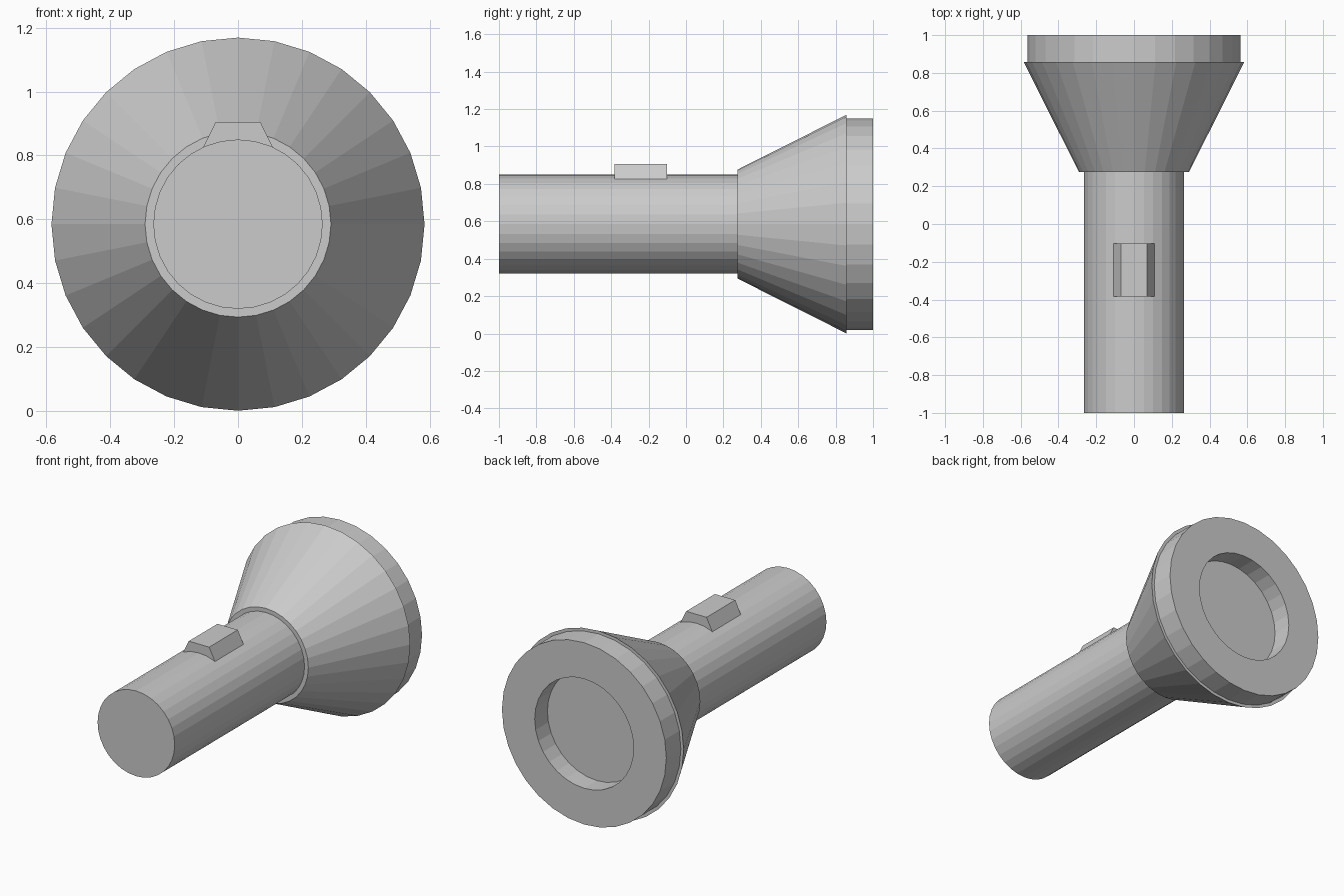
import bpy, bmesh
from math import sin, cos, tau

if "Cube" in bpy.data.objects:
    bpy.data.objects.remove(bpy.data.objects["Cube"])

AXIS_Z = 0.585
SIDES = 32


def finish(name, bm):
    bmesh.ops.recalc_face_normals(bm, faces=bm.faces)
    mesh = bpy.data.meshes.new(name)
    bm.to_mesh(mesh)
    bm.free()
    obj = bpy.data.objects.new(name, mesh)
    bpy.context.collection.objects.link(obj)
    return obj


def lathe(name, profile):
    """Spin (radius, y) points around the torch axis and cap both ends."""
    bm = bmesh.new()
    rings = [[bm.verts.new((r * cos(tau * i / SIDES), y, AXIS_Z + r * sin(tau * i / SIDES)))
              for i in range(SIDES)] for r, y in profile]
    for a, b in zip(rings, rings[1:]):
        for i in range(SIDES):
            j = (i + 1) % SIDES
            bm.faces.new((a[i], a[j], b[j], b[i]))
    bm.faces.new(rings[0])
    bm.faces.new(rings[-1])
    return finish(name, bm)


def extrude_section(name, section, y0, y1):
    """Extrude an (x, z) outline along y."""
    bm = bmesh.new()
    face = bm.faces.new([bm.verts.new((x, y0, z)) for x, z in section])
    new = bmesh.ops.extrude_face_region(bm, geom=[face])["geom"]
    verts = [v for v in new if isinstance(v, bmesh.types.BMVert)]
    bmesh.ops.translate(bm, verts=verts, vec=(0, y1 - y0, 0))
    return finish(name, bm)


# Handle tube
lathe("handle", [(0.265, -1.0), (0.265, 0.275)])

# Flared head with stepped rim and recessed lens
lathe("head", [(0.291, 0.275), (0.584, 0.857), (0.565, 0.857),
               (0.565, 1.0), (0.34, 1.0), (0.34, 0.875)])

# Sliding switch, tapered towards the top
extrude_section("switch", [(-0.112, 0.82), (0.112, 0.82), (0.07, 0.905), (-0.07, 0.905)],
                -0.383, -0.102)
